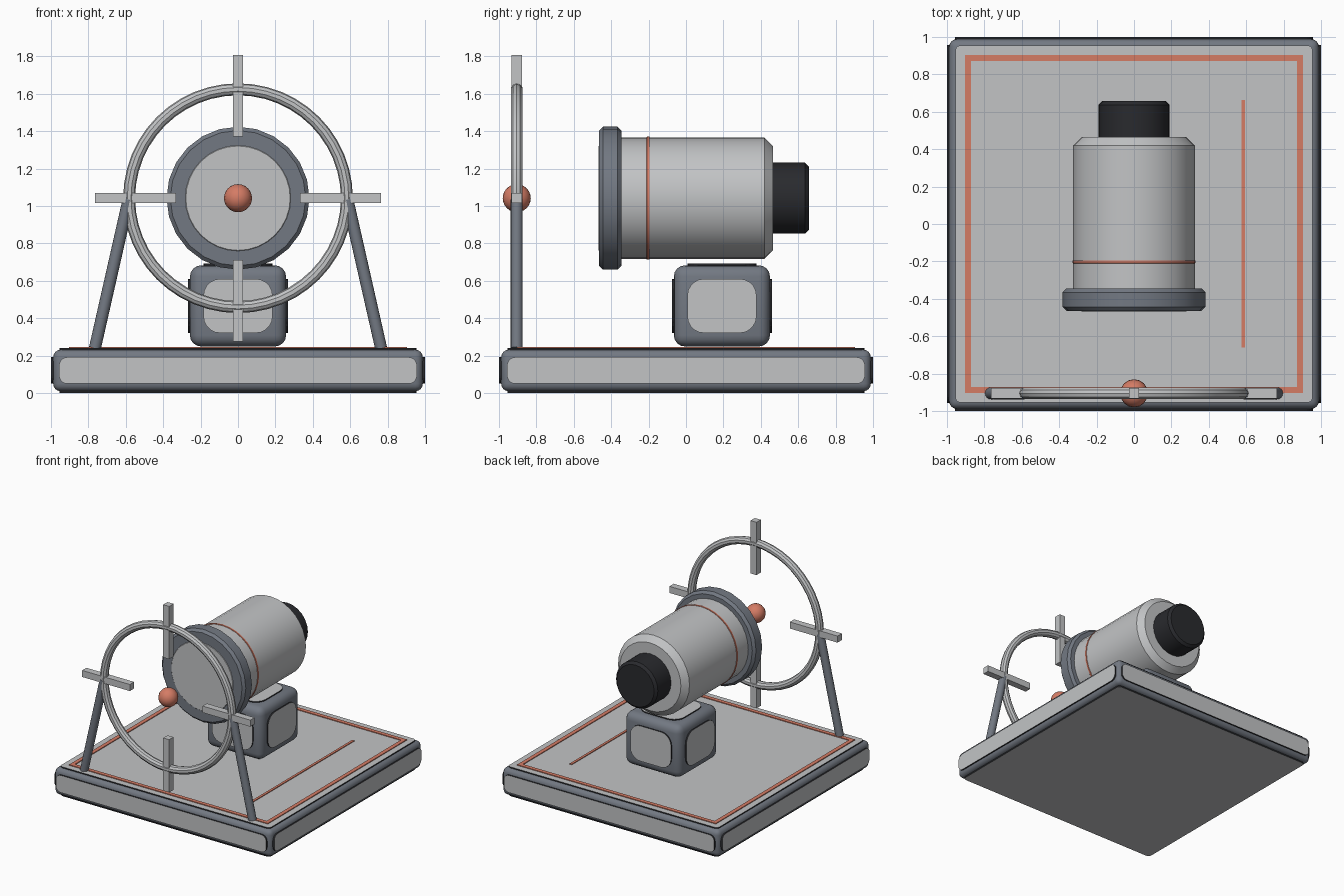
import bpy, bmesh, math
from mathutils import Vector, Matrix

if "Cube" in bpy.data.objects:
    bpy.data.objects.remove(bpy.data.objects["Cube"])


def material(name, rgb):
    m = bpy.data.materials.new(name)
    m.diffuse_color = (*rgb, 1)
    m.use_nodes = True
    m.node_tree.nodes["Principled BSDF"].inputs["Base Color"].default_value = m.diffuse_color
    return m


LIGHT = material("light grey", (0.54, 0.55, 0.56))
SLATE = material("slate grey", (0.17, 0.19, 0.225))
DARK = material("near black", (0.022, 0.023, 0.027))
ORANGE = material("coral orange", (0.66, 0.20, 0.13))


def finish(bm, name, mats, smooth=True):
    bmesh.ops.recalc_face_normals(bm, faces=bm.faces)
    me = bpy.data.meshes.new(name)
    bm.to_mesh(me)
    bm.free()
    ob = bpy.data.objects.new(name, me)
    bpy.context.collection.objects.link(ob)
    for m in mats:
        me.materials.append(m)
    if smooth:
        bpy.ops.object.select_all(action='DESELECT')
        ob.select_set(True)
        bpy.context.view_layer.objects.active = ob
        bpy.ops.object.shade_smooth_by_angle(angle=math.radians(35))
    return ob


def box(name, center, half, mat, bevel=0.0):
    bm = bmesh.new()
    bmesh.ops.create_cube(bm, size=2)
    bmesh.ops.scale(bm, vec=half, verts=bm.verts)
    bmesh.ops.translate(bm, vec=center, verts=bm.verts)
    if bevel:
        bmesh.ops.bevel(bm, geom=bm.edges[:], offset=bevel, segments=4,
                        profile=0.5, affect='EDGES')
    return finish(bm, name, [mat], bool(bevel))


def panel(name, center, normal, hu, hv, r):
    """Rounded plate with a dark rim and a light centre, its front at center."""
    n = Vector(normal)
    u = Vector((0, 0, 1)).cross(n) if abs(n.z) < 0.5 else Vector((1, 0, 0))
    v = n.cross(u)
    bm = bmesh.new()
    ring = []
    for k, (sx, sy) in enumerate([(1, 1), (-1, 1), (-1, -1), (1, -1)]):
        for i in range(6):
            a = math.pi / 2 * (k + i / 5)
            x = sx * (hu - r) + r * math.cos(a)
            y = sy * (hv - r) + r * math.sin(a)
            ring.append(bm.verts.new(Vector(center) + u * x + v * y))
    face = bm.faces.new(ring)
    back = [bm.verts.new(p.co - n * 0.02) for p in ring]
    for i in range(len(ring)):
        j = (i + 1) % len(ring)
        bm.faces.new((ring[i], back[i], back[j], ring[j]))
    bmesh.ops.inset_region(bm, faces=[face], thickness=0.012)
    face.material_index = 1
    return finish(bm, name, [DARK, LIGHT], False)


def lathe(name, profile, center, mat, sides=32):
    """Revolve (radius, y) points about an axis along y."""
    bm = bmesh.new()
    vs = [bm.verts.new((r, y, 0)) for r, y in profile]
    es = [bm.edges.new(p) for p in zip(vs, vs[1:])]
    bmesh.ops.spin(bm, geom=vs + es, cent=(0, 0, 0), axis=(0, 1, 0),
                   angle=math.tau, steps=sides)
    bmesh.ops.remove_doubles(bm, verts=bm.verts, dist=1e-5)
    bmesh.ops.translate(bm, vec=center, verts=bm.verts)
    return finish(bm, name, [mat])


def drum(name, y0, y1, r, ch, mat, sides=32):
    """Chamfered cylinder along y on the barrel axis."""
    pts = [(0, y0), (r - ch, y0), (r, y0 + ch), (r, y1 - ch), (r - ch, y1), (0, y1)]
    return lathe(name, pts, (0, 0, AXIS), mat, sides)


AXIS = 1.042     # height of barrel and sight
SIGHT_Y = -0.905

# Base slab with a panel on every side
box("base_frame", (0, 0, 0.121), (0.988, 0.988, 0.111), SLATE, 0.04)
for side, n in {"front": (0, -1, 0), "back": (0, 1, 0),
                "left": (-1, 0, 0), "right": (1, 0, 0)}.items():
    panel("base_panel_" + side, Vector(n) + Vector((0, 0, 0.121)), n, 0.957, 0.071, 0.045)
panel("base_panel_top", (0, 0, 0.24), (0, 0, 1), 0.955, 0.955, 0.03)
panel("base_panel_bottom", (0, 0, 0), (0, 0, -1), 0.955, 0.955, 0.03)

# Painted border and stripe on the base top
for s in (-1, 1):
    box("border_stripe_x", (0, s * 0.888, 0.242), (0.904, 0.016, 0.004), ORANGE)
    box("border_stripe_y", (s * 0.888, 0, 0.242), (0.016, 0.872, 0.004), ORANGE)
box("side_stripe", (0.584, 0.002, 0.242), (0.01, 0.662, 0.004), ORANGE)

# Mounting cube with panels
C = Vector((0, 0.192, 0.466))
box("mount_cube", C, (0.257, 0.257, 0.217), SLATE, 0.06)
for side, n in {"front": (0, -1, 0), "back": (0, 1, 0),
                "left": (-1, 0, 0), "right": (1, 0, 0)}.items():
    panel("mount_panel_" + side, C + Vector(n) * 0.268, n, 0.185, 0.145, 0.09)
panel("mount_panel_top", C + Vector((0, 0, 0.226)), (0, 0, 1), 0.185, 0.185, 0.09)

# Barrel, front collar, band and rear cap
drum("barrel", -0.467, 0.465, 0.325, 0.046, LIGHT)
drum("front_collar", -0.464, -0.345, 0.382, 0.02, SLATE, 24)
drum("barrel_band", -0.21, -0.194, 0.329, 0.002, ORANGE)
drum("rear_cap", 0.44, 0.657, 0.19, 0.02, DARK, 24)

# Sight ring
ring_profile = [(0.582 + 0.032 * math.cos(math.tau * i / 10),
                 0.032 * math.sin(math.tau * i / 10)) for i in range(11)]
lathe("sight_ring", ring_profile, (0, SIGHT_Y, AXIS), LIGHT, 48)

# Four crosshair bars
for name, dx, dz in (("left", -1, 0), ("right", 1, 0), ("top", 0, 1), ("bottom", 0, -1)):
    half = (0.217, 0.028, 0.027) if dx else (0.027, 0.028, 0.217)
    box("crosshair_" + name, (dx * 0.548, SIGHT_Y, AXIS + dz * 0.548), half, LIGHT)

# Centre bead
bm = bmesh.new()
bmesh.ops.create_uvsphere(bm, u_segments=16, v_segments=12, radius=0.075)
bmesh.ops.translate(bm, vec=(0, SIGHT_Y, AXIS), verts=bm.verts)
finish(bm, "centre_bead", [ORANGE])

# Slanted sight legs
for s, side in ((-1, "left"), (1, "right")):
    a = Vector((s * 0.765, SIGHT_Y, 0.24))
    b = Vector((s * 0.585, SIGHT_Y, 1.035))
    bm = bmesh.new()
    bmesh.ops.create_cone(bm, cap_ends=True, segments=16, radius1=0.032,
                          radius2=0.032, depth=(b - a).length)
    rot = (b - a).to_track_quat('Z', 'Y').to_matrix().to_4x4()
    bmesh.ops.transform(bm, matrix=Matrix.Translation((a + b) / 2) @ rot, verts=bm.verts)
    finish(bm, "sight_leg_" + side, [SLATE])
